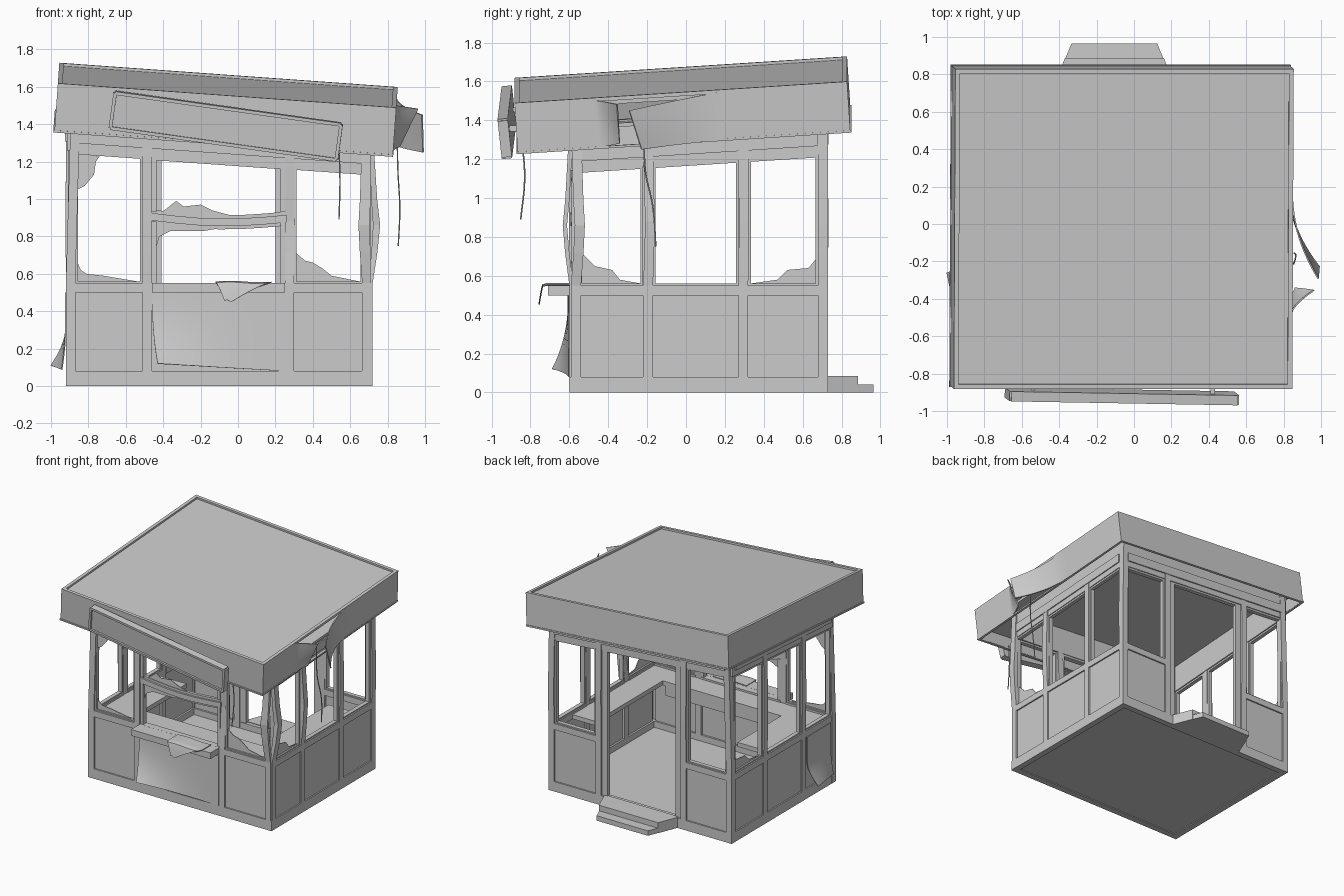
import bpy, bmesh, math
from mathutils import Matrix, Vector

if "Cube" in bpy.data.objects:
    bpy.data.objects.remove(bpy.data.objects["Cube"])

X0, X1, Y0, Y1 = -0.92, 0.72, -0.60, 0.73


def zb(x, y):
    """Height of the tilted fascia's lower edge plane."""
    return 1.35 - 0.0715 * (x + 0.07) + 0.0645 * (y + 0.01)


def make(name, verts, faces, mat=None, thick=0, smooth=False):
    bm = bmesh.new()
    vs = [bm.verts.new(mat @ Vector(v) if mat else v) for v in verts]
    for f in faces:
        bm.faces.new([vs[i] for i in f])
    bmesh.ops.recalc_face_normals(bm, faces=bm.faces)
    me = bpy.data.meshes.new(name)
    bm.to_mesh(me)
    bm.free()
    ob = bpy.data.objects.new(name, me)
    bpy.context.collection.objects.link(ob)
    if smooth:
        me.polygons.foreach_set("use_smooth", [True] * len(me.polygons))
    if thick:
        m = ob.modifiers.new("thickness", 'SOLIDIFY')
        m.thickness, m.offset = thick, 0
        e = ob.modifiers.new("sharp_edges", 'EDGE_SPLIT')
        e.split_angle = math.radians(40)
    return ob


def loft(name, rings, mat=None):
    n = len(rings[0])
    faces = [list(range(n)), [len(rings) * n - 1 - i for i in range(n)]]
    for r in range(len(rings) - 1):
        for i in range(n):
            j = (i + 1) % n
            faces.append([r * n + i, r * n + j, (r + 1) * n + j, (r + 1) * n + i])
    return make(name, [p for r in rings for p in r], faces, mat)


def box(name, x0, x1, y0, y1, z0, z1, mat=None):
    return loft(name, [[(x0, y0, z), (x1, y0, z), (x1, y1, z), (x0, y1, z)] for z in (z0, z1)], mat)


def sheet(name, f, nu=16, nv=8, mat=None, thick=0.006):
    vs = [f(i / nu, j / nv) for j in range(nv + 1) for i in range(nu + 1)]
    w = nu + 1
    fs = [[j * w + i, j * w + i + 1, (j + 1) * w + i + 1, (j + 1) * w + i] for j in range(nv) for i in range(nu)]
    return make(name, vs, fs, mat, thick, True)


def frame(name, x0, x1, y0, y1, z0, z1, b, mat, right=True):
    """Horizontal rectangular ring of bars."""
    box(name + "_front", x0, x1, y0, y0 + b, z0, z1, mat)
    box(name + "_back", x0, x1, y1 - b, y1, z0, z1, mat)
    box(name + "_left", x0, x0 + b, y0 + b, y1 - b, z0, z1, mat)
    box(name + "_right", x1 - b, x1, y0 + b, y1 - b, z0, z1, mat)


def at(w, u, d):
    """Wall coordinates: u along the wall, d outward."""
    return {'front': (u, Y0 - d), 'back': (u, Y1 + d), 'left': (X0 - d, u), 'right': (X1 + d, u)}[w]


def wbox(name, w, u0, u1, d0, d1, z0, z1, rel=(0, 0)):
    rings = []
    for u in (u0, u1):
        ring = []
        for d, z, r in ((d0, z0, rel[0]), (d1, z0, rel[0]), (d1, z1, rel[1]), (d0, z1, rel[1])):
            x, y = at(w, u, d)
            ring.append((x, y, z + r * zb(x, y)))
        rings.append(ring)
    loft(f"{w}_{name}", rings)


def post(name, path):
    """Vertical post; path entries are (x, y, half_x, half_y, z)."""
    loft(name, [[(x - a, y - b, z), (x + a, y - b, z), (x + a, y + b, z), (x - a, y + b, z)] for x, y, a, b, z in path])


def shard(name, w, pts, d=-0.028):
    make(name, [(*at(w, u, d), z) for u, z in pts], [list(range(len(pts)))], None, 0.006)


# Floor
box("floor", X0 + .02, X1 - .02, Y0 + .02, Y1 - .02, 0.008, 0.03)

# Walls: base, panels, sills, headers and window trims
xs, ys = [(-.87, -.51), (-.46, .25), (.30, .67)], [(-.55, -.22), (-.17, .27), (.32, .68)]
for w in ('front', 'back', 'left', 'right'):
    bays = xs if w in ('front', 'back') else ys
    a, b = (X0, X1) if bays is xs else (Y0, Y1)
    wbox("base", w, a + .001, b - .001, -.05, -.001, 0, .08)
    wbox("header", w, a + .03, b - .02, -.055, -.005, -.115, 0.13, (1, 1))
    wbox("header_board", w, a + .06, b - .05, -.02, .004, -.07, 0.0, (1, 1))
    for k, (u0, u1) in enumerate(bays):
        door = w == 'back' and k == 1
        if not door:
            wbox("lower_panel", w, u0, u1, -.035, -.012, .07, .51)
            wbox("sill", w, u0, u1, -.055, -.001, .50, .55)
        if w == 'front' and k == 1:
            continue
        lo = .05 if door else .55
        t = .05 if door else .014
        wbox("trim", w, u0, u0 + t, -.045, -.012, lo, -.11, (0, 1))
        wbox("trim", w, u1 - t, u1, -.045, -.012, lo, -.11, (0, 1))
        wbox("trim_top", w, u0, u1, -.045, -.012, -.13, -.11, (1, 1))
        if not door:
            wbox("trim_bottom", w, u0, u1, -.045, -.012, .55, .56)
    # Intermediate posts, slightly buckled
    for k in (0, 1):
        u = (bays[k][1] + bays[k + 1][0]) / 2
        path = []
        for z, bend in ((0, 0), (.55, 0), (.72, .6), (.88, 1), (1.02, .6), (None, 0)):
            s = {('front', 1): -.02, ('right', 0): .02}.get((w, k), .004) * bend
            x, y = at(w, u + (s * .5 if w == 'right' else 0), -.026 + s)
            path.append((x, y, .025, .025, zb(x, y) - .02 if z is None else z))
        post(f"{w}_post", path)

# Corner posts
BENDS = ((0, 0), (.55, 0), (.72, .65), (.86, 1), (1.0, .6), (None, 0))
for nm, x, y, dx, lean in (("front_left", -.895, -.575, 0, .02), ("back_left", -.895, .705, 0, .02),
                           ("back_right", .695, .705, .006, -.005)):
    path = []
    for z, bend in BENDS:
        zz = zb(x, y) + .12 if z is None else z
        path.append((x + dx * bend + lean * max(0, zz - .55) / .7, y, .025, .025, zz))
    post(nm + "_corner_post", path)

# Crushed front right corner: two plates burst apart
for nm, x, y, hx, hy, dx, dy in (("front", .687, -.589, .023, .011, -.012, -.034), ("side", .709, -.566, .011, .026, .032, .02)):
    post(f"crushed_corner_{nm}_plate", [(x + dx * k, y + dy * k, hx + .008 * k, hy, zb(x, y) + .12 if z is None else z)
                                        for z, k in BENDS])


# Serving window frames with sagging rails
def sag_bar(name, z0, drop, h, u0=-.46, u1=.26, d0=-.045, d1=-.005):
    rings = []
    for i in range(7):
        u = u0 + (u1 - u0) * i / 6
        z = z0 - drop * math.sin(math.pi * i / 6) - .01 * i / 6
        rings.append([(u, Y0 - d0, z), (u, Y0 - d1, z), (u, Y0 - d1, z + h), (u, Y0 - d0, z + h)])
    loft(name, rings)


sag_bar("serving_rail", .885, .025, .04)
sag_bar("serving_rail_upper_trim", .925, .025, .018, d1=-.02)
sag_bar("serving_rail_lower_trim", .868, .025, .018, d1=-.02)
for u in (-.46, .228):
    wbox("serving_trim", 'front', u, u + .025, -.05, -.01, .93, -.11, (0, 1))
    wbox("serving_lower_trim", 'front', u, u + .025, -.05, -.01, .55, .88)
wbox("serving_top_trim", 'front', -.46, .25, -.05, -.01, -.132, -.11, (1, 1))

# Broken glass
shard("glass_a", 'front', [(-.86, 1.24), (-.74, 1.23), (-.76, 1.20), (-.77, 1.13), (-.82, 1.07), (-.86, 1.05)])
shard("glass_b", 'front', [(-.87, .55), (-.87, .69), (-.84, .62), (-.81, .60), (-.72, .59), (-.51, .555)])
shard("glass_c", 'front', [(.30, .55), (.30, .72), (.36, .67), (.40, .66), (.45, .63), (.50, .59), (.67, .555)])
shard("glass_d", 'front', [(-.44, .91), (-.38, .95), (-.33, .99), (-.29, .96), (-.20, .97), (-.14, .94), (-.03, .91)])
shard("glass_e", 'front', [(-.45, .89), (-.45, .70), (-.42, .80), (-.36, .83), (-.18, .83), (0, .86)])
shard("glass_f", 'right', [(-.54, .55), (-.54, .72), (-.47, .65), (-.38, .63), (-.34, .58), (-.23, .56)])
shard("glass_g", 'left', [(.68, .55), (.68, .70), (.63, .64), (.52, .63), (.47, .58), (.33, .56)])

# Interior counters
box("front_counter", -.87, .67, Y0 + .05, -.36, .50, .535)
box("front_counter_apron", -.60, .44, -.385, -.365, .42, .50)
box("left_counter", -.87, -.60, -.36, .20, .50, .535)
box("right_counter", .46, .67, -.36, .50, .50, .535)

# Serving shelf and the torn sheet lying on it
box("serving_shelf", -.46, .25, -.71, Y0, .50, .55)


def torn(u, v):
    hang = max(0, v - .55) / .45
    half = .15 * (1 - hang * .85)
    y = -.60 - .135 * min(1, v / .6) - .02 * hang
    return (.03 - .08 * hang + half * (2 * u - 1), y, .556 + .004 * math.sin(6 * u) - .10 * hang ** 1.3)


sheet("torn_sheet", torn, 8, 10)


# Peeling panel skins
def front_skin(u, v):
    c = (1 - u) ** 2 * (1 - v) ** 2.5
    return (-.46 + .71 * u + .03 * c, Y0 - .002 - .085 * c - .004 * math.sin(math.pi * u), .08 + .45 * v + .04 * (1 - u) * (1 - v))


def left_skin(u, v):
    c = (.25 + .75 * u) * max(0, 1 - v * 2) ** 1.5
    return (X0 - .002 - .078 * c, -.53 + .30 * u - .03 * c, .08 + .42 * v + .03 * c)


sheet("front_loose_panel", front_skin, 16, 12)
sheet("left_loose_panel", left_skin, 12, 14)

# Tilted roof box, hollow below so the fascia hangs as a skirt
R = (Matrix.Translation((-.073, -.01, 1.35)) @ Matrix.Rotation(math.radians(4.1), 4, 'Y')
     @ Matrix.Rotation(math.radians(3.7), 4, 'X'))
HX, HY, H = .907, .857, .26
box("roof_deck", -HX + .01, HX - .02, -HY + .01, HY - .01, H - .04, H - .015, R)
box("ceiling", -HX + .01, HX - .03, -HY + .01, HY - .01, .10, .12, R)
frame("roof_rim", -HX, HX, -HY, HY, H - .02, H, .025, R)
frame("roof_lip", -HX - .006, HX + .002, -HY - .006, HY + .006, -.004, .008, .02, R)
box("fascia_front", -HX, HX, -HY, -HY + .015, 0, H - .01, R)
box("fascia_back", -HX, HX, HY - .015, HY, 0, H - .01, R)
box("fascia_left", -HX, -HX + .015, -HY, HY, 0, H - .01, R)
box("fascia_right_back", HX - .012, HX, .20, HY, 0, H - .01, R)
box("fascia_right_front", HX - .012, HX, -HY, -.45, 0, H - .01, R)


# Torn right fascia curling out on both sides of the gap
def flap_back(u, v):
    y = .20 - u * (.42 + .05 * v)
    return (HX - .004 + (.165 - .02 * v) * u ** 2, y, v * (H - .012 - .045 * u) - .01 * u)


def flap_front(u, v):
    y = -.45 + u * .12
    return (HX - .004 + .12 * u ** 1.5 * (.3 + .7 * v), y, .02 * u + v * (H - .012 - .04 * u))


sheet("fascia_flap_back", flap_back, 18, 6, R, .008)
sheet("fascia_flap_front", flap_front, 8, 6, R, .008)

# Hanging sign board with raised frame and brackets
S = (Matrix.Translation((-.065, -.92, 1.39)) @ Matrix.Rotation(math.radians(-1), 4, 'Z')
     @ Matrix.Rotation(math.radians(8), 4, 'Y') @ Matrix.Rotation(math.radians(6), 4, 'X'))
W, G = .61, .095
box("sign_board", -W, W, -.015, .025, -G, G, S)
for s in (-1, 1):
    box("sign_frame_end", s * W - .009, s * W + .009, -.028, .025, -G, G, S)
    box("sign_frame_rail", -W, W, -.028, .025, s * G - .009, s * G + .009, S)
for x in (-.54, .42):
    box("sign_bracket", x - .012, x + .012, -.92, -.86, 1.40 - .1 * x - .015, 1.40 - .1 * x + .015)


# Dangling cables
def cable(name, pts):
    cu = bpy.data.curves.new(name, 'CURVE')
    cu.dimensions, cu.bevel_depth, cu.bevel_resolution = '3D', .004, 1
    sp = cu.splines.new('BEZIER')
    sp.bezier_points.add(len(pts) - 1)
    for b, p in zip(sp.bezier_points, pts):
        b.co, b.handle_left_type, b.handle_right_type = p, 'AUTO', 'AUTO'
    bpy.context.collection.objects.link(bpy.data.objects.new(name, cu))


cable("front_cable", [(.54, -.84, 1.27), (.545, -.83, 1.1), (.54, -.85, .89)])
cable("right_cable", [(.85, -.21, 1.40), (.855, -.21, 1.15), (.865, -.17, .95), (.857, -.155, .75)])

# Rear steps with tapered sides
for nm, y, z in (("lower_step", .965, .04), ("upper_step", .885, .085)):
    a = .045 * (y - Y1) / .1
    loft(nm, [[(-.44, Y1 - .02, k), (.23, Y1 - .02, k), (.23 - a, y, k), (-.44 + a, y, k)] for k in (0, z)])
